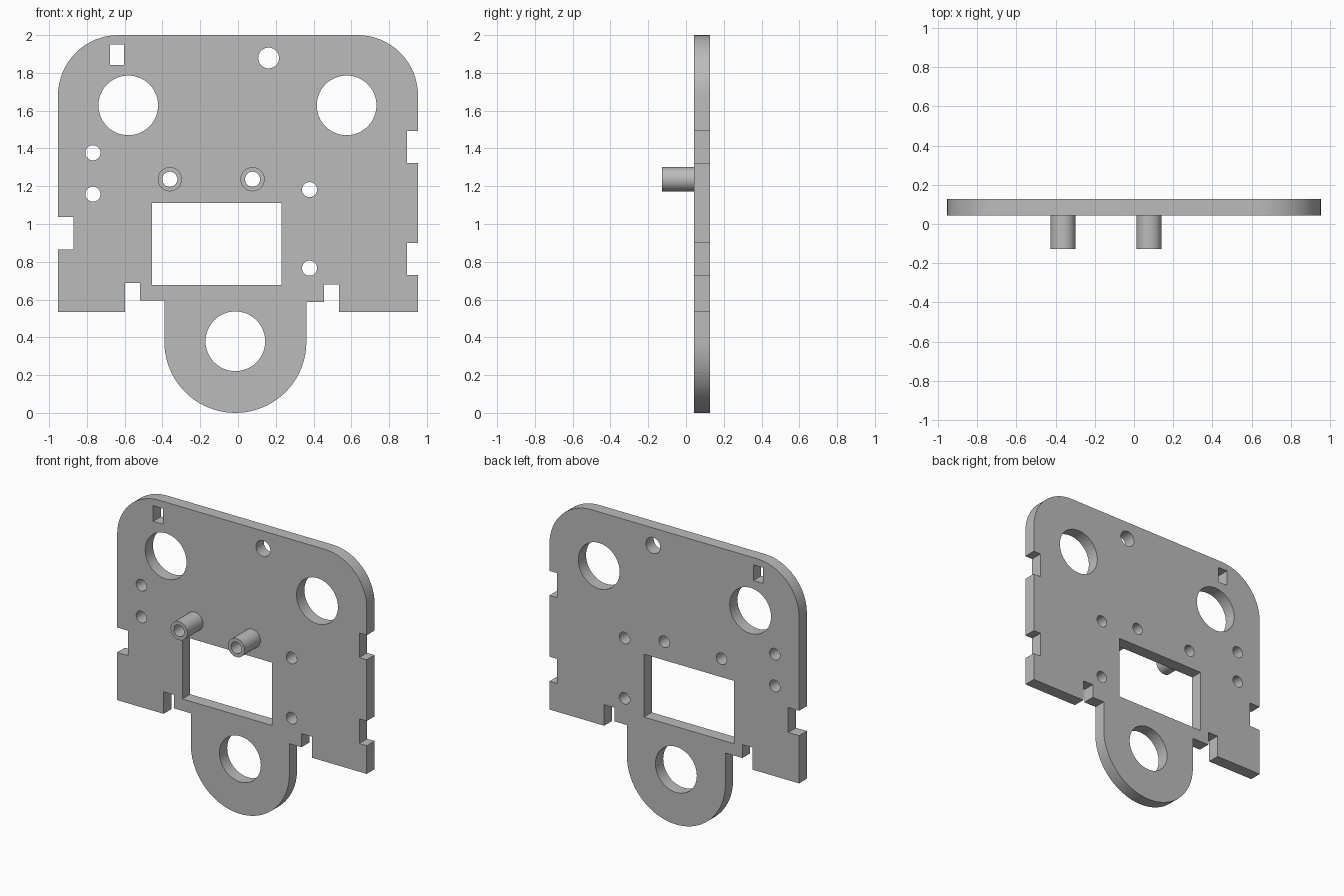
import bpy
import bmesh
from math import cos, sin, pi
from mathutils import Matrix

cube = bpy.data.objects.get("Cube")
if cube:
    bpy.data.objects.remove(cube, do_unlink=True)

grey = bpy.data.materials.new("plain grey")
grey.use_nodes = True
grey.diffuse_color = (0.5, 0.5, 0.5, 1)
grey.node_tree.nodes["Principled BSDF"].inputs["Base Color"].default_value = grey.diffuse_color


def arc(cx, cz, r, start, end, steps):
    """Points along an arc, angles in half turns."""
    angles = [pi * (start + (end - start) * i / steps) for i in range(steps + 1)]
    return [(cx + r * cos(a), cz + r * sin(a)) for a in angles]


def circle(cx, cz, r):
    return arc(cx, cz, r, 0, 2, 48)[:-1]


def rectangle(x0, x1, z0, z1):
    return [(x0, z0), (x1, z0), (x1, z1), (x0, z1)]


def sheet(name, loops, y_front, y_back):
    """Extrude an outline with holes along y."""
    curve = bpy.data.curves.new(name, "CURVE")
    curve.dimensions = "2D"
    curve.fill_mode = "BOTH"
    curve.extrude = (y_back - y_front) / 2
    for loop in loops:
        spline = curve.splines.new("POLY")
        spline.points.add(len(loop) - 1)
        for point, (x, z) in zip(spline.points, loop):
            point.co = (x, z, 0, 1)
        spline.use_cyclic_u = True
    obj = bpy.data.objects.new(name, curve)
    bpy.context.collection.objects.link(obj)
    bpy.ops.object.select_all(action="DESELECT")
    obj.select_set(True)
    bpy.context.view_layer.objects.active = obj
    bpy.ops.object.convert(target="MESH")
    obj = bpy.context.view_layer.objects.active

    # stand it upright and weld the caps to the walls
    bm = bmesh.new()
    bm.from_mesh(obj.data)
    bmesh.ops.remove_doubles(bm, verts=bm.verts, dist=0.0001)
    stand = Matrix.Translation((0, (y_front + y_back) / 2, 0)) @ Matrix.Rotation(pi / 2, 4, "X")
    bm.transform(stand)
    bmesh.ops.recalc_face_normals(bm, faces=bm.faces)
    bm.to_mesh(obj.data)
    bm.free()
    obj.data.materials.clear()
    obj.data.materials.append(grey)
    bpy.ops.object.shade_smooth_by_angle(angle=pi / 6)
    return obj


SIDE, CORNER, FOOT = 0.953, 0.32, 0.535
PLATE_FRONT, PLATE_BACK = 0.043, 0.128
TAB_X, TAB_R = -0.014, 0.376

# plate outline, counter-clockwise from the lower right
outline = [(SIDE, FOOT)]
for low, high in ((0.73, 0.90), (1.323, 1.492)):
    outline += [(SIDE, low), (0.896, low), (0.896, high), (SIDE, high)]
outline += arc(SIDE - CORNER, 2 - CORNER, CORNER, 0, 0.5, 16)
outline += arc(CORNER - SIDE, 2 - CORNER, CORNER, 0.5, 1, 16)
outline += [(-SIDE, 1.036), (-0.87, 1.036), (-0.87, 0.864), (-SIDE, 0.864)]
outline += [(-SIDE, FOOT), (-0.598, FOOT), (-0.598, 0.687), (-0.52, 0.687),
            (-0.52, 0.594), (TAB_X - TAB_R, 0.594)]
outline += arc(TAB_X, TAB_R, TAB_R, 1, 2, 40)
outline += [(TAB_X + TAB_R, 0.586), (0.455, 0.586), (0.455, 0.68),
            (0.535, 0.68), (0.535, FOOT)]

# holes through the plate
holes = [rectangle(-0.455, 0.231, 0.676, 1.11), rectangle(-0.678, -0.604, 1.842, 1.95)]
holes += [circle(x, z, 0.158) for x, z in ((-0.581, 1.628), (0.575, 1.628), (TAB_X, 0.379))]
holes.append(circle(0.162, 1.879, 0.055))
for x, z in ((-0.768, 1.377), (-0.768, 1.158), (0.379, 1.182), (0.379, 0.766)):
    holes.append(circle(x, z, 0.04))

# hollow standoffs on the front
POST_Z = 1.237
for name, x in (("right_standoff", -0.361), ("left_standoff", 0.077)):
    bore = circle(x, POST_Z, 0.04)
    holes.append(bore)
    sheet(name, [circle(x, POST_Z, 0.064), bore], -0.128, PLATE_FRONT)

sheet("mounting_plate", [outline] + holes, PLATE_FRONT, PLATE_BACK)
